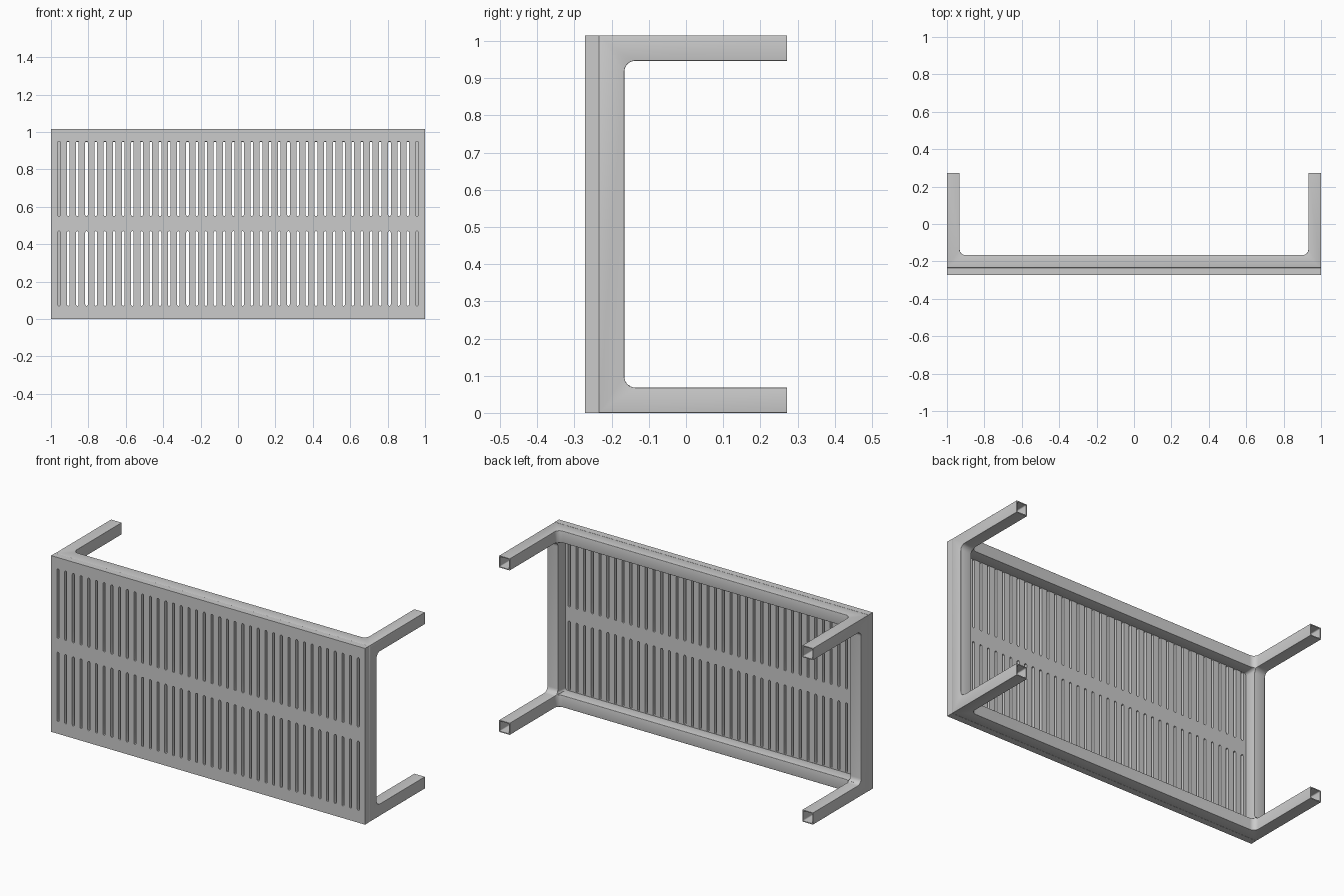
import bpy, bmesh, math

if "Cube" in bpy.data.objects:
    bpy.data.objects.remove(bpy.data.objects["Cube"])

X, Y0, Y1, H = 1.0, -0.272, 0.272, 1.015   # overall extents
SEAM, INNER = -0.234, -0.166               # panel/frame seam, inner face of rails
T = 0.068                                  # tube thickness


def add_object(name, bm):
    bmesh.ops.recalc_face_normals(bm, faces=bm.faces)
    mesh = bpy.data.meshes.new(name)
    bm.to_mesh(mesh)
    bm.free()
    ob = bpy.data.objects.new(name, mesh)
    bpy.context.collection.objects.link(ob)
    return ob


def box(name, lo, hi, axis=None, radius=0.0, segments=6):
    """Box between two corners; edges along one axis can be rounded."""
    bm = bmesh.new()
    bmesh.ops.create_cube(bm, size=1)
    for v in bm.verts:
        v.co = [a + (b - a) * (c + 0.5) for a, b, c in zip(lo, hi, v.co)]
    if axis is not None:
        edges = [e for e in bm.edges
                 if abs((e.verts[0].co - e.verts[1].co).normalized()[axis]) > 0.9]
        bmesh.ops.bevel(bm, geom=edges, offset=radius, segments=segments,
                        profile=0.5, affect='EDGES')
    return add_object(name, bm)


def apply(ob, mod):
    bpy.context.view_layer.objects.active = ob
    bpy.ops.object.modifier_apply(modifier=mod.name)


def cut(ob, cutter):
    mod = ob.modifiers.new("cut", 'BOOLEAN')
    mod.operation = 'DIFFERENCE'
    mod.solver = 'EXACT'
    mod.object = cutter
    apply(ob, mod)
    bpy.data.objects.remove(cutter)


def smooth(ob):
    bpy.ops.object.select_all(action='DESELECT')
    ob.select_set(True)
    bpy.context.view_layer.objects.active = ob
    bpy.ops.object.shade_smooth_by_angle(angle=math.radians(35))


# Tabletop panel with two rows of 40 round-ended slots
panel = box("slotted_top", (-X, Y0, 0), (X, SEAM, H))
bm = bmesh.new()
r = 0.007
for i in range(40):
    x = -0.957 + i * 1.914 / 39
    for z0, z1 in ((0.07, 0.47), (0.55, 0.95)):
        ring = []
        for zc, start in ((z1 - r, 0), (z0 + r, math.pi)):
            for k in range(5):
                a = start + k * math.pi / 4
                ring.append(bm.verts.new((x + r * math.cos(a), Y0 - 0.02,
                                          zc + r * math.sin(a))))
        face = bm.faces.new(ring)
        ext = bmesh.ops.extrude_face_region(bm, geom=[face])
        bmesh.ops.translate(bm, vec=(0, 0.08, 0),
                            verts=[g for g in ext['geom'] if isinstance(g, bmesh.types.BMVert)])
cut(panel, add_object("slot_cutter", bm))
smooth(panel)

# Tube frame and legs: one block opened up along each axis, leaving filleted corners
frame = box("frame_and_legs", (-X, SEAM, 0), (X, 0.3, H))
cut(frame, box("opening_z", (-X + T, INNER, -1), (X - T, 1, 2), 2, 0.03))
cut(frame, box("opening_x", (-2, INNER, T), (2, 1, H - T), 0, 0.03))
cut(frame, box("opening_y", (-X + T, -1, T), (X - T, 1, H - T), 1, 0.015))
bevel = frame.modifiers.new("soft_edges", 'BEVEL')
bevel.width, bevel.segments = 0.007, 3
bevel.limit_method, bevel.angle_limit = 'ANGLE', math.radians(40)
apply(frame, bevel)

# Trim leg ends flat and hollow them out
cut(frame, box("trim", (-2, Y1, -1), (2, 1, 2)))
w = 0.005
for sx in (-1, 1):
    for z in (0, H - T):
        x0, x1 = sorted((sx * (X - w), sx * (X - T + w)))
        cut(frame, box("bore", (x0, INNER, z + w), (x1, 1, z + T - w), 1, 0.006, 3))
smooth(frame)
